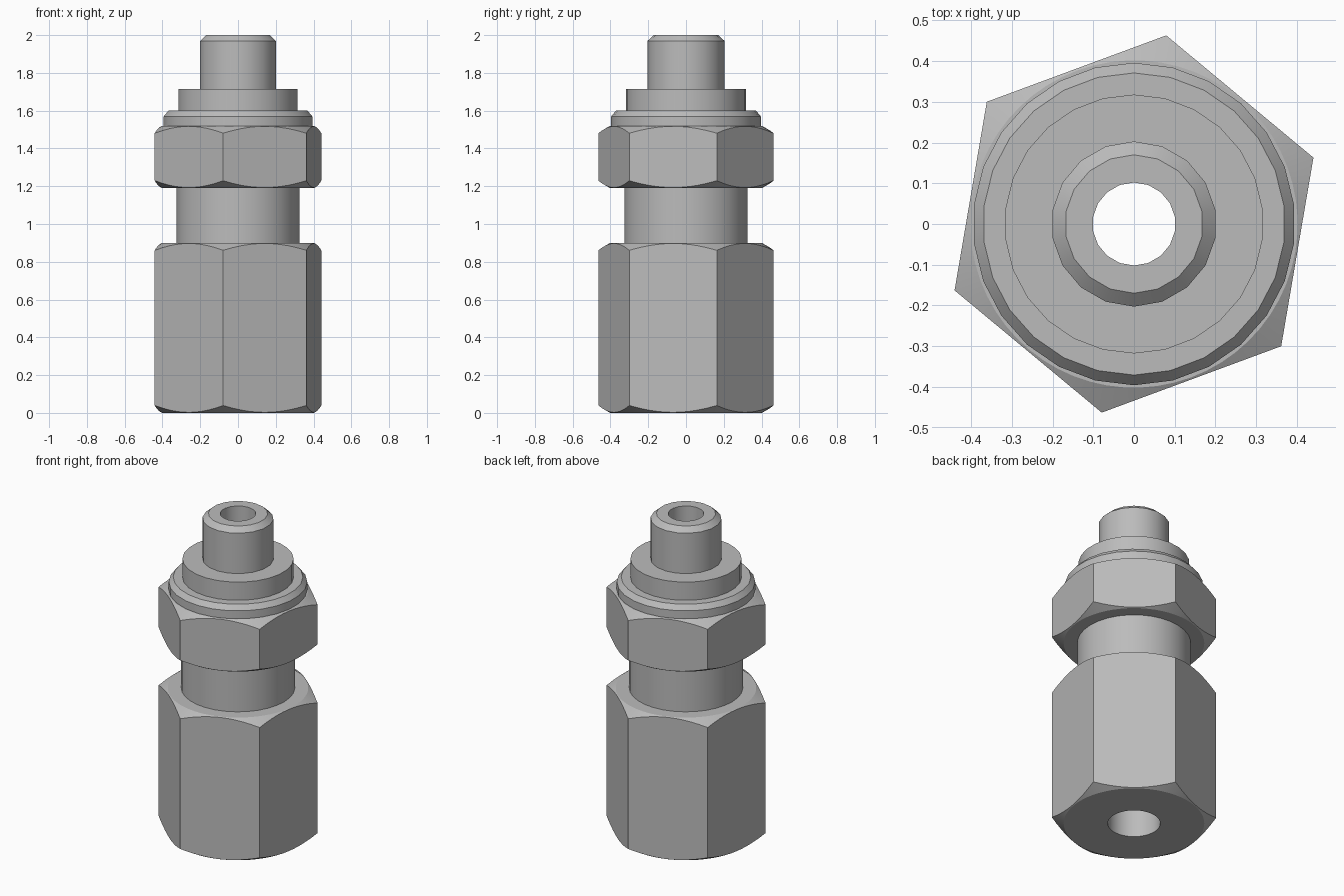
import bpy, bmesh
from math import sin, cos, pi, radians

cube = bpy.data.objects.get("Cube")
if cube:
    bpy.data.objects.remove(cube, do_unlink=True)

# Plain steel used on every part
steel = bpy.data.materials.new("steel_grey")
steel.use_nodes = True
steel.diffuse_color = (0.5, 0.5, 0.5, 1)
steel.node_tree.nodes["Principled BSDF"].inputs["Base Color"].default_value = (0.5, 0.5, 0.5, 1)

HEX_R = 0.47                     # corner radius
FLAT_R = HEX_R * cos(pi / 6)     # distance to a flat
HEX_TURN = radians(20.3)
HEX_N = 60


def ring(r, z, n, turn=pi / 2):
    return [(r * cos(turn + 2 * pi * i / n), r * sin(turn + 2 * pi * i / n), z)
            for i in range(n)]


def hex_ring(z, slope):
    """Hexagon outline whose corners are cut back by a conical chamfer."""
    pts = []
    for i in range(HEX_N):
        a = 2 * pi * i / HEX_N
        r = FLAT_R / cos(a % (pi / 3) - pi / 6)
        t = a + HEX_TURN
        pts.append((r * cos(t), r * sin(t), z + slope * (r - FLAT_R + 0.005)))
    return pts


def loft(name, rings):
    """Skin a closed series of rings, from the bore around the outside and back."""
    bm = bmesh.new()
    loops = [[bm.verts.new(p) for p in pts] for pts in rings]
    for k, low in enumerate(loops):
        high = loops[(k + 1) % len(loops)]
        for i in range(len(low)):
            j = (i + 1) % len(low)
            bm.faces.new((low[i], low[j], high[j], high[i]))
    bmesh.ops.recalc_face_normals(bm, faces=bm.faces)
    mesh = bpy.data.meshes.new(name)
    bm.to_mesh(mesh)
    bm.free()
    mesh.materials.append(steel)
    obj = bpy.data.objects.new(name, mesh)
    bpy.context.collection.objects.link(obj)
    bpy.ops.object.select_all(action="DESELECT")
    obj.select_set(True)
    bpy.context.view_layer.objects.active = obj
    bpy.ops.object.shade_smooth_by_angle(angle=radians(27))
    return obj


def turned(name, n, profile):
    return loft(name, [ring(r, z, n) for r, z in profile])


def hex_nut(name, bore, bottom, top):
    slope = 0.577
    edge = FLAT_R - 0.005
    return loft(name, [
        ring(bore, bottom, HEX_N, HEX_TURN), ring(edge, bottom, HEX_N, HEX_TURN),
        hex_ring(bottom, slope), hex_ring(top, -slope),
        ring(edge, top, HEX_N, HEX_TURN), ring(bore, top, HEX_N, HEX_TURN)])


# Hexagonal parts
hex_nut("lower_hex_nut", 0.15, 0, 0.9)
hex_nut("upper_hex", 0.2, 1.19, 1.52)

# Round parts, hollow where the stud passes through
turned("neck", 32, [(0.14, 0.78), (0.325, 0.78), (0.325, 1.25), (0.14, 1.25)])
turned("sealing_washer", 26, [(0.14, 1.5), (0.396, 1.5), (0.396, 1.57),
                              (0.371, 1.6), (0.14, 1.6)])
turned("collar", 26, [(0.14, 1.55), (0.318, 1.55), (0.318, 1.715), (0.14, 1.715)])
turned("bored_stud", 18, [(0.102, 0.75), (0.203, 0.75), (0.203, 1.97),
                          (0.17, 2.0), (0.102, 2.0)])
